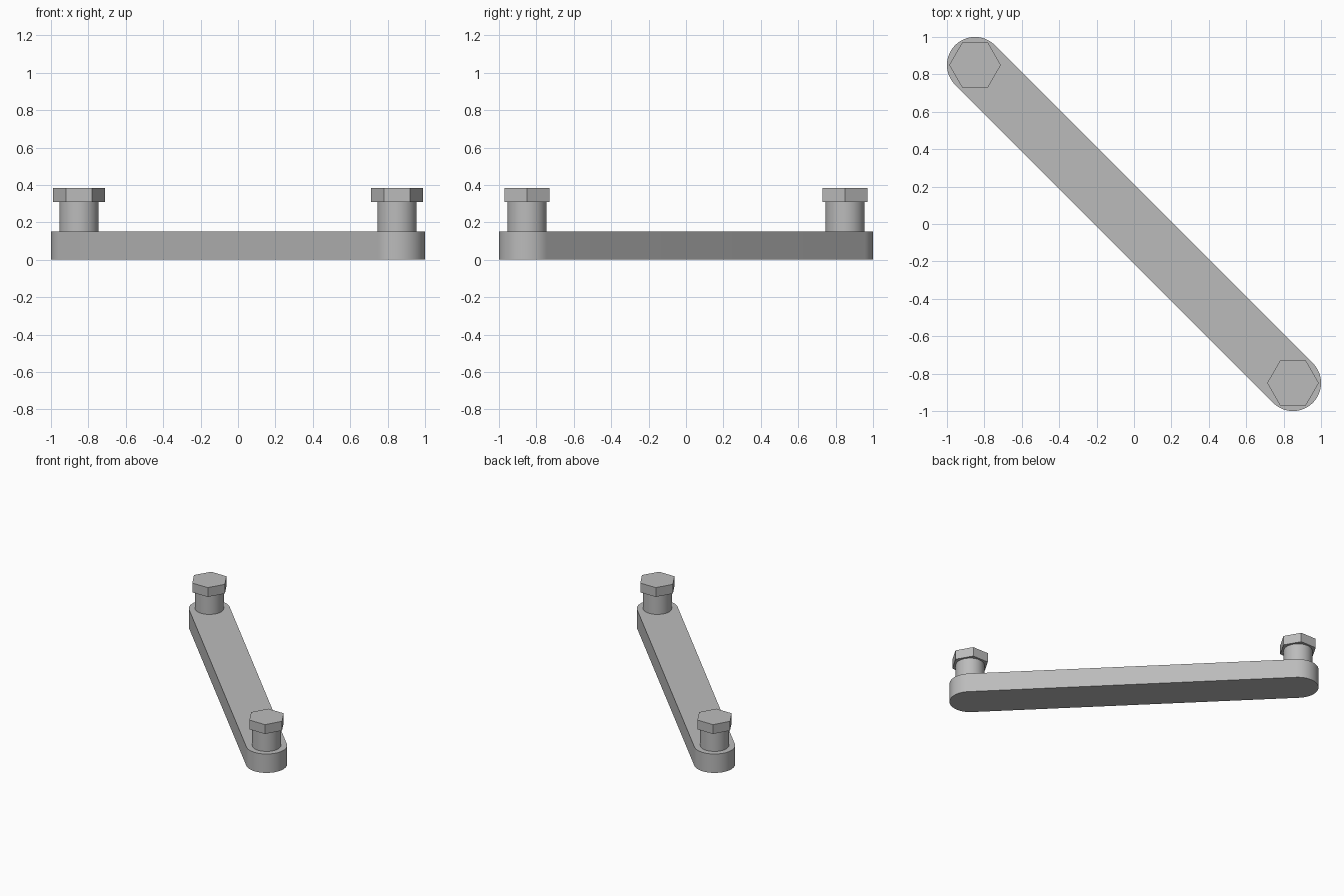
import bpy, bmesh
from math import cos, sin, pi, radians

cube = bpy.data.objects.get("Cube")
if cube:
    bpy.data.objects.remove(cube, do_unlink=True)

END = 0.85          # distance of each bolt axis from the centre along x and y
BAR_RADIUS = 0.15
BAR_TOP = 0.152
HEAD_BOTTOM = 0.308
HEAD_TOP = 0.383

steel = bpy.data.materials.new("plain grey steel")
steel.use_nodes = True
grey = (0.5, 0.5, 0.5, 1)
steel.diffuse_color = grey
steel.node_tree.nodes["Principled BSDF"].inputs["Base Color"].default_value = grey


def prism(name, outline, bottom, top, smooth=True):
    """Extrude a closed outline upwards between two heights."""
    bm = bmesh.new()
    base = bm.faces.new([bm.verts.new((x, y, bottom)) for x, y in outline])
    side = bmesh.ops.extrude_face_region(bm, geom=[base])["geom"]
    moved = [v for v in side if isinstance(v, bmesh.types.BMVert)]
    bmesh.ops.translate(bm, verts=moved, vec=(0, 0, top - bottom))
    bmesh.ops.recalc_face_normals(bm, faces=bm.faces)
    mesh = bpy.data.meshes.new(name)
    bm.to_mesh(mesh)
    bm.free()
    mesh.materials.append(steel)
    obj = bpy.data.objects.new(name, mesh)
    bpy.context.collection.objects.link(obj)
    if smooth:
        bpy.ops.object.select_all(action="DESELECT")
        obj.select_set(True)
        bpy.context.view_layer.objects.active = obj
        bpy.ops.object.shade_smooth_by_angle(angle=radians(30))


def arc(x, y, radius, start, sweep, steps):
    """Points along an arc, both ends included."""
    angles = [start + sweep * i / steps for i in range(steps + 1)]
    return [(x + radius * cos(a), y + radius * sin(a)) for a in angles]


# Diagonal bar with rounded ends
front_end = arc(END, -END, BAR_RADIUS, -3 * pi / 4, pi, 32)
back_end = arc(-END, END, BAR_RADIUS, pi / 4, pi, 32)
prism("link_bar", front_end + back_end, 0, BAR_TOP)

# A round shank and a hexagonal head at each end
for place, s in (("front", 1), ("back", -1)):
    x, y = s * END, -s * END
    prism(place + "_shank", arc(x, y, 0.105, 0, 2 * pi, 48)[:-1], BAR_TOP, HEAD_BOTTOM)
    prism(place + "_hex_head", arc(x, y, 0.138, 0, 2 * pi, 6)[:-1],
          HEAD_BOTTOM, HEAD_TOP, smooth=False)
